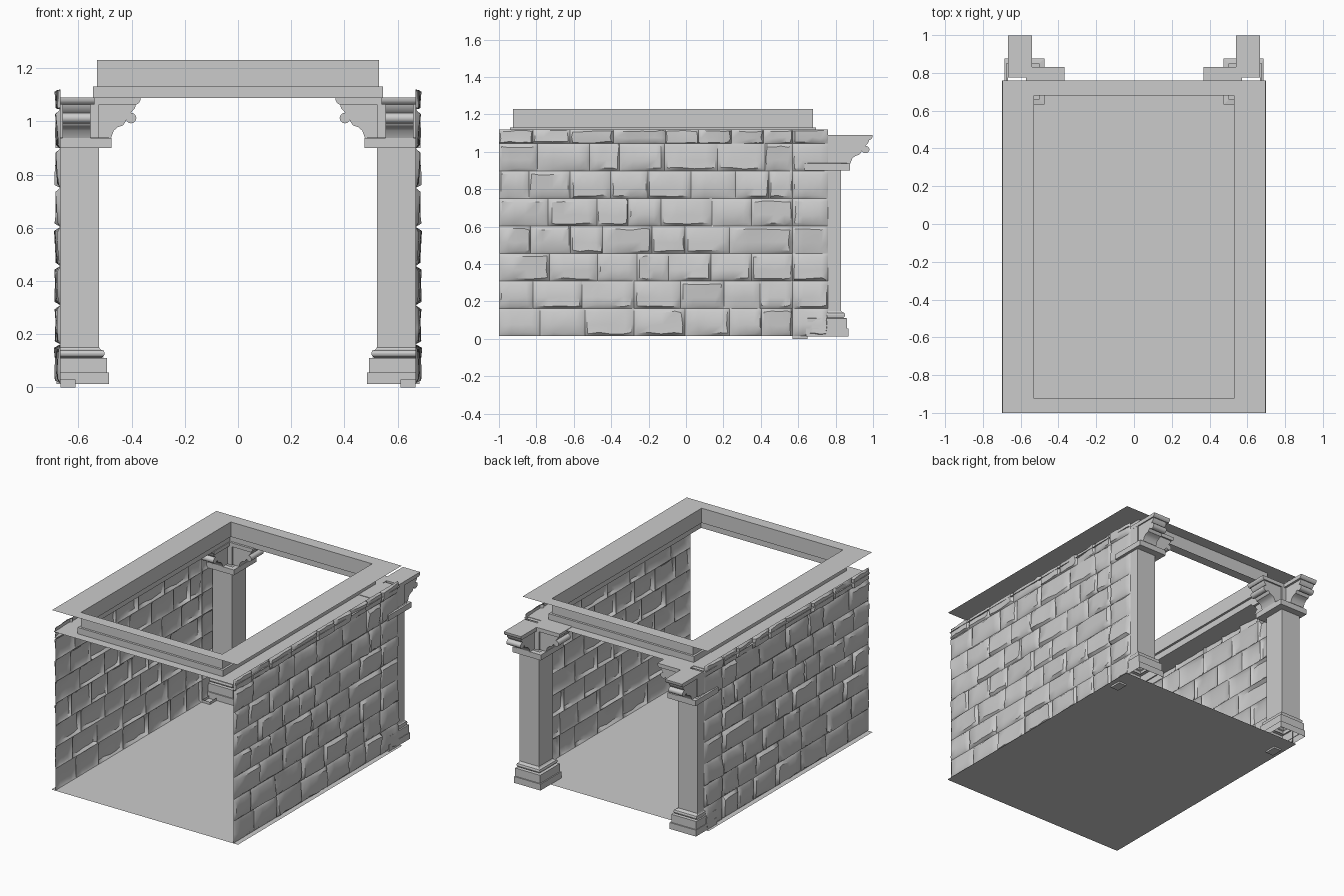
import bpy, bmesh, math, random

if "Cube" in bpy.data.objects:
    bpy.data.objects.remove(bpy.data.objects["Cube"])

random.seed(4)


def finish(name, bm, mirror=True, smooth=None):
    """Turn a bmesh into an object, mirrored over x = 0 if it is a pair."""
    bmesh.ops.recalc_face_normals(bm, faces=bm.faces)
    me = bpy.data.meshes.new(name)
    bm.to_mesh(me)
    bm.free()
    ob = bpy.data.objects.new(name, me)
    bpy.context.collection.objects.link(ob)
    if mirror:
        ob.modifiers.new("mirror", "MIRROR").use_mirror_merge = False
    if smooth:
        bpy.ops.object.select_all(action="DESELECT")
        ob.select_set(True)
        bpy.context.view_layer.objects.active = ob
        bpy.ops.object.shade_smooth_by_angle(angle=math.radians(smooth))
    return ob


def loft(bm, rects):
    """Skin a series of rectangles (x0, x1, y0, y1, z)."""
    prev = None
    for x0, x1, y0, y1, z in rects:
        ring = [bm.verts.new(p) for p in
                ((x0, y0, z), (x1, y0, z), (x1, y1, z), (x0, y1, z))]
        if prev:
            for i in range(4):
                j = (i + 1) % 4
                bm.faces.new((prev[i], prev[j], ring[j], ring[i]))
        prev = ring


def prism(bm, profile, place, a, b):
    """Extrude a (d, z) profile between a and b; place() maps to space."""
    r0 = [bm.verts.new(place(d, a, z)) for d, z in profile]
    r1 = [bm.verts.new(place(d, b, z)) for d, z in profile]
    n = len(profile)
    for i in range(n):
        j = (i + 1) % n
        bm.faces.new((r0[i], r0[j], r1[j], r1[i]))
    bm.faces.new(r0)
    bm.faces.new(r1[::-1])


# floor sheet
bm = bmesh.new()
bm.faces.new([bm.verts.new(p) for p in
              ((-.7, -1, .012), (.7, -1, .012), (.7, .76, .012), (-.7, .76, .012))])
finish("floor", bm, mirror=False)

# stepped ceiling frame: lower ceiling, two risers, upper flange
bm = bmesh.new()
loft(bm, [(-h, h, y0, y1, z) for h, y0, y1, z in (
    (.685, -1, .76, 1.087), (.545, -.94, .695, 1.087), (.545, -.94, .695, 1.13),
    (.53, -.925, .68, 1.13), (.53, -.925, .68, 1.23), (.695, -1, .76, 1.23))])
finish("ceiling_frame", bm, mirror=False)

# rough stone walls: a sheet of uneven bricks
bm = bmesh.new()


def brick(y0, y1, z0, z1):
    nu, nv = 6, 4
    base = .679 + random.uniform(-.003, .004)
    ty, tz = random.uniform(-.006, .006), random.uniform(-.006, .006)
    us = (0, .06, .3, .55, .8, .94, 1)
    vs = (0, .1, .4, .88, 1)
    grid = []
    for u in us:
        row = []
        for v in vs:
            if u in (0, 1) or v in (0, 1):
                x, jy, jz = .668, 0, 0
            else:
                x = base + ty * (2 * u - 1) + tz * (2 * v - 1) + random.uniform(-.003, .003)
                jy, jz = random.uniform(-.006, .006), random.uniform(-.005, .005)
            row.append(bm.verts.new((x, y0 + (y1 - y0) * u + jy, z0 + (z1 - z0) * v + jz)))
        grid.append(row)
    for i in range(nu):
        for j in range(nv):
            bm.faces.new((grid[i][j], grid[i + 1][j], grid[i + 1][j + 1], grid[i][j + 1]))


levels = [.015 + .147 * k for k in range(8)] + [1.12]
for k in range(8):
    y = -1.0
    step = random.uniform(.1, .2) if k % 2 else random.uniform(.2, .28)
    while y < .759:
        end = y + step
        if y < .57 and end > .48:
            end = .57                      # corner pier joint
        if end > .62:
            end = .76
        brick(y, end, levels[k], levels[k + 1])
        y = end
        step = random.uniform(.16, .29)
finish("stone_wall", bm, smooth=40)

# little foot stone under the wall end
bm = bmesh.new()
loft(bm, [(.638,) * 2 + (.61,) * 2 + (0,), (.61, .668, .57, .65, 0),
          (.61, .668, .57, .65, .03)])
finish("foot_stone", bm)

# pillars with plinth, base roll, shaft and neck slab: (outset, z)
bm = bmesh.new()
stack = [(.038, .012), (.038, .055), (.03, .055), (.03, .11), (.01, .112),
         (.018, .118), (.021, .128), (.018, .138), (.006, .142), (0, .15),
         (0, .9), (.047, .9), (.047, .937), (.02, .94)]
loft(bm, [(.522 - o, .667 + .4 * o, .68 - o, .83 + o, z) for o, z in stack])
finish("pillar", bm)

# capital block and its three scrolled brackets
console = [(-.03, .938), (.045, .938), (.055, .965), (.07, .978), (.09, .985),
           (.1, 1.0), (.107, 1.02), (.122, 1.035), (.135, 1.05), (.138, 1.066),
           (-.03, 1.066)]
shelf = [(-.05, 1.064), (.143, 1.064), (.15, 1.07), (.155, 1.078), (.155, 1.09),
         (-.05, 1.09)]
scroll = [(.12 + .02 * math.cos(t * math.pi / 6), 1.012 + .02 * math.sin(t * math.pi / 6))
          for t in range(12)]
bm = bmesh.new()
loft(bm, [(.522, .667, .68, .83, .938), (.522, .667, .68, .83, 1.09)])
places = (
    (lambda d, w, z: (.522 - d, w, z), .69, .82, .68, .83),
    (lambda d, w, z: (w, .83 + 1.08 * d, z), .555, .66, .54, .668),
    (lambda d, w, z: (w, .68 - 1.08 * d, z), .555, .66, .54, .668))
for place, a, b, sa, sb in places:
    prism(bm, console, place, a, b)
    prism(bm, scroll, place, a, b)
    prism(bm, shelf, place, sa, sb)
finish("bracket_capital", bm, smooth=35)
